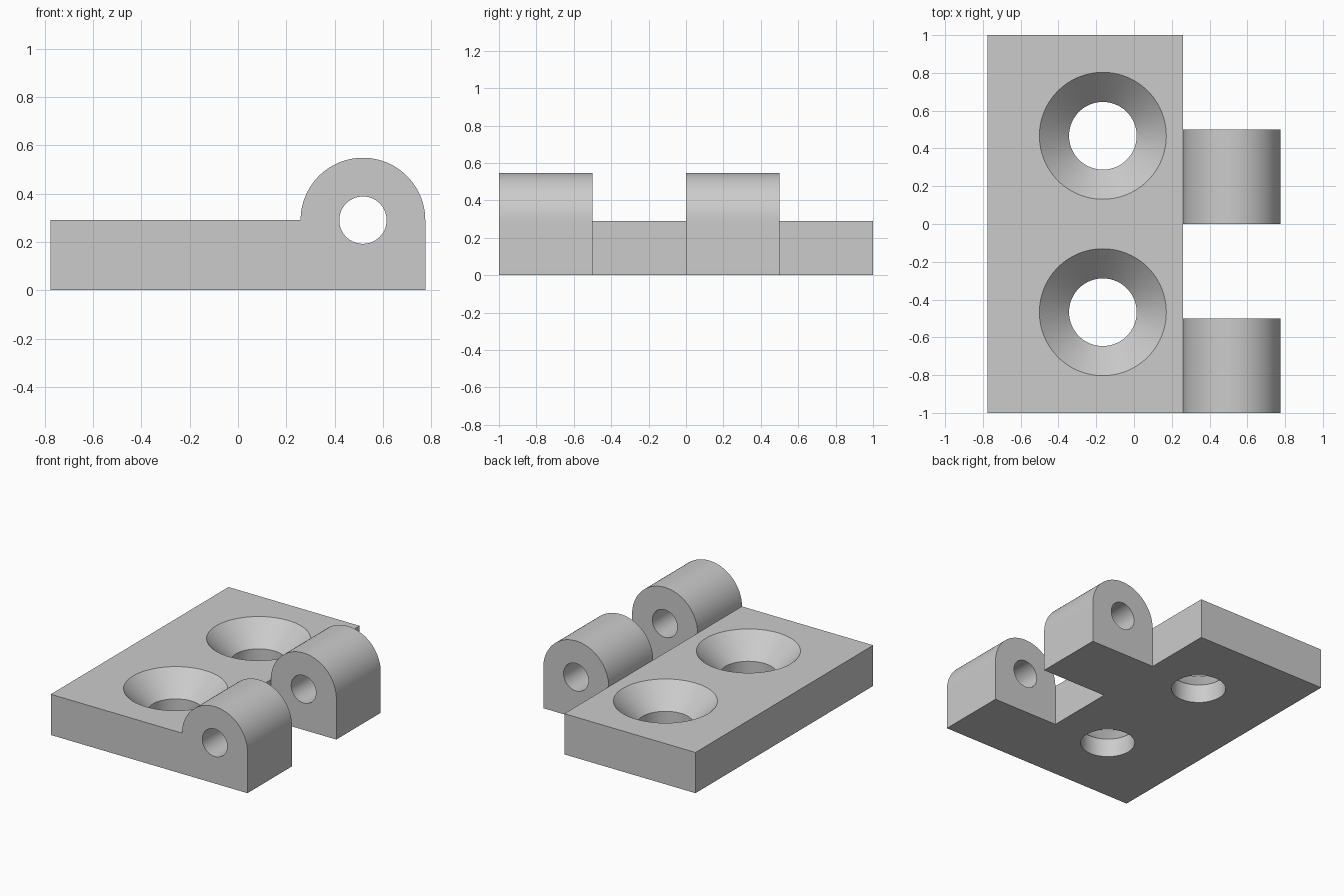
import bpy, bmesh, math

cube = bpy.data.objects.get("Cube")
if cube:
    bpy.data.objects.remove(cube, do_unlink=True)

# Main dimensions
HALF_X, HALF_Y = 0.775, 1.0
THICK = 0.29            # leaf thickness, also the pin height
KNUCKLE_R = 0.258
PIN_X = HALF_X - KNUCKLE_R
EDGE_X = PIN_X - KNUCKLE_R
PIN_R = 0.098
SCREW_X, SCREW_Y = -0.165, 0.467
SCREW_R, SINK_R = 0.179, 0.336
SINK_DEPTH = SINK_R - SCREW_R   # 45 degree countersink
SEGMENTS = 96

grey = bpy.data.materials.new("plain_grey")
grey.use_nodes = True
colour = (0.6, 0.6, 0.6, 1)
grey.diffuse_color = colour
grey.node_tree.nodes["Principled BSDF"].inputs["Base Color"].default_value = colour


def finish(name, bm):
    """Turn a bmesh into a linked object."""
    bmesh.ops.recalc_face_normals(bm, faces=bm.faces)
    mesh = bpy.data.meshes.new(name)
    bm.to_mesh(mesh)
    bm.free()
    mesh.materials.append(grey)
    obj = bpy.data.objects.new(name, mesh)
    bpy.context.collection.objects.link(obj)
    return obj


def extrude_y(name, profile, y0, y1):
    """Extrude an (x, z) profile along y."""
    bm = bmesh.new()
    face = bm.faces.new([bm.verts.new((x, y0, z)) for x, z in profile])
    moved = bmesh.ops.extrude_face_region(bm, geom=[face])["geom"]
    verts = [v for v in moved if isinstance(v, bmesh.types.BMVert)]
    bmesh.ops.translate(bm, verts=verts, vec=(0, y1 - y0, 0))
    return finish(name, bm)


def lathe_z(name, profile, x, y):
    """Stack rings of (radius, z) into a closed turned solid."""
    bm = bmesh.new()
    angles = [math.tau * i / SEGMENTS for i in range(SEGMENTS)]
    rings = [[bm.verts.new((x + r * math.cos(a), y + r * math.sin(a), z)) for a in angles]
             for r, z in profile]
    for low, high in zip(rings, rings[1:]):
        for i in range(SEGMENTS):
            j = (i + 1) % SEGMENTS
            bm.faces.new((low[i], low[j], high[j], high[i]))
    bm.faces.new(rings[0])
    bm.faces.new(rings[-1])
    return finish(name, bm)


def arc(radius, sweep, count):
    return [(PIN_X + radius * math.cos(sweep * i / count),
             THICK + radius * math.sin(sweep * i / count)) for i in range(count + 1)]


def combine(target, other, operation):
    """Apply a boolean and discard the helper."""
    mod = target.modifiers.new(operation.lower(), 'BOOLEAN')
    mod.operation, mod.solver, mod.object = operation, 'EXACT', other
    bpy.context.view_layer.objects.active = target
    bpy.ops.object.modifier_apply(modifier=mod.name)
    bpy.data.objects.remove(other, do_unlink=True)


# Flat leaf
leaf = extrude_y("hinge_leaf", [(-HALF_X, 0), (EDGE_X, 0), (EDGE_X, THICK), (-HALF_X, THICK)],
                 -HALF_Y, HALF_Y)

# Two knuckles with rounded tops
for y0 in (-1.0, 0.0):
    outline = [(EDGE_X, 0), (HALF_X, 0)] + arc(KNUCKLE_R, math.pi, SEGMENTS // 2)
    combine(leaf, extrude_y("knuckle", outline, y0, y0 + 0.5), 'UNION')

# Pin bore through both knuckles
bore = arc(PIN_R, math.tau, SEGMENTS)[:-1]
combine(leaf, extrude_y("pin_bore", bore, -1.2, 1.2), 'DIFFERENCE')

# Countersunk screw holes
over = 0.05
sink = [(SCREW_R, -over), (SCREW_R, THICK - SINK_DEPTH), (SINK_R + over, THICK + over)]
for side in (-1, 1):
    combine(leaf, lathe_z("screw_hole", sink, SCREW_X, side * SCREW_Y), 'DIFFERENCE')

# Smooth the curved walls, keep the edges crisp
bpy.ops.object.select_all(action='DESELECT')
leaf.select_set(True)
bpy.context.view_layer.objects.active = leaf
bpy.ops.object.shade_smooth_by_angle(angle=math.radians(30))
